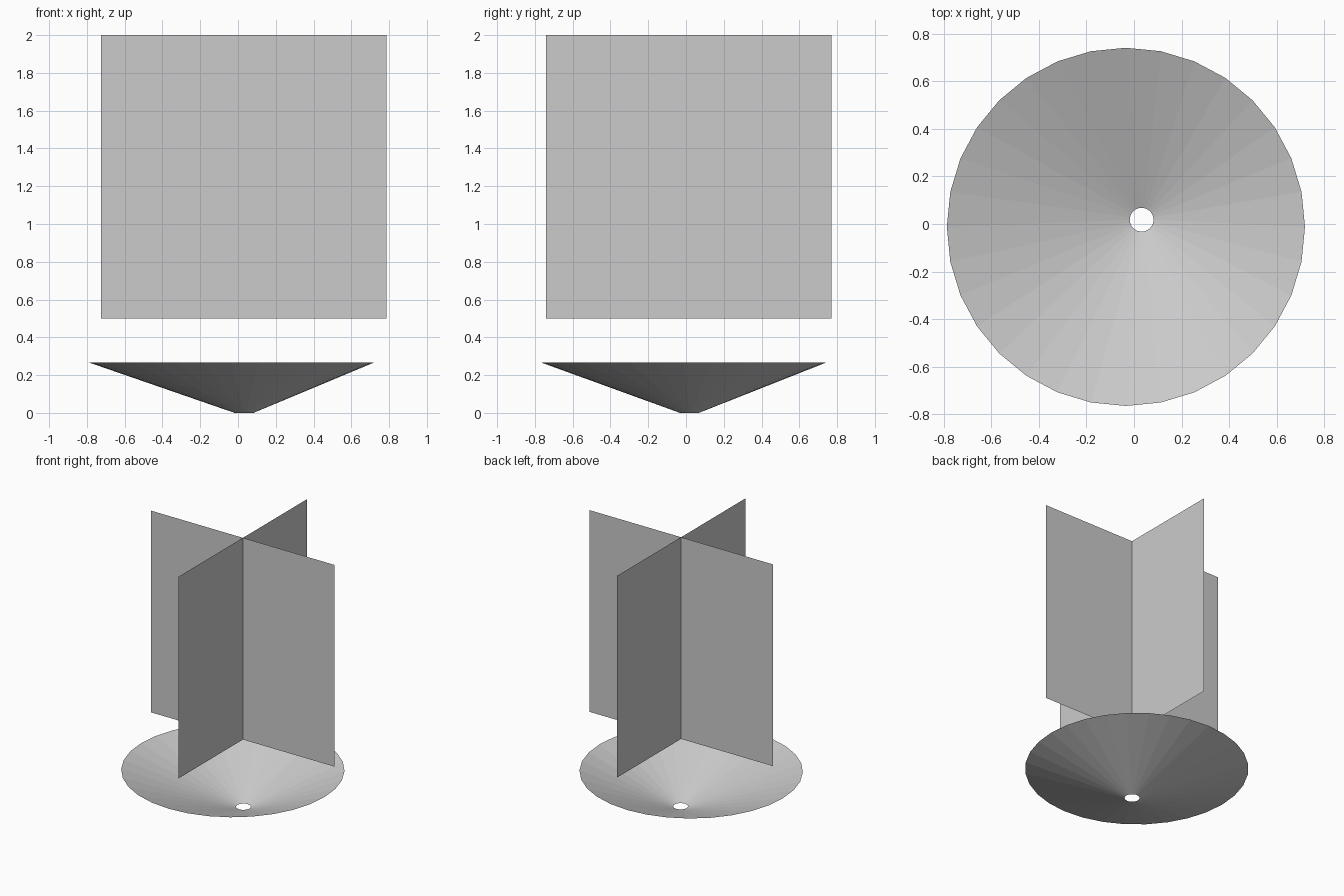
import bpy
from math import sin, cos, pi

if "Cube" in bpy.data.objects:
    bpy.data.objects.remove(bpy.data.objects["Cube"])


def add_mesh(name, verts, faces):
    me = bpy.data.meshes.new(name)
    me.from_pydata(verts, [], faces)
    me.update()
    ob = bpy.data.objects.new(name, me)
    bpy.context.collection.objects.link(ob)
    return ob


# Crossed vanes: four thin panels meeting at one vertical axis
CX, CY, HALF, Z0, Z1 = 0.03, 0.015, 0.755, 0.5, 2.0
verts, faces = [(CX, CY, Z0), (CX, CY, Z1)], []
for i in range(4):
    x, y = CX + HALF * cos(i * pi / 2), CY + HALF * sin(i * pi / 2)
    n = len(verts)
    verts += [(x, y, Z0), (x, y, Z1)]
    faces.append((0, n, n + 1, 1))
add_mesh("crossed_vanes", verts, faces)

# Open collecting funnel: slightly skewed cone, drain hole at the bottom
SIDES = 32
rings = [(0.032, 0.018, 0.05, 0.003), (-0.034, -0.012, 0.753, 0.266)]  # x, y, radius, z
rings[0] = rings[0][:3] + (0.0,)
verts = [(cx + r * cos(2 * pi * k / SIDES), cy + r * sin(2 * pi * k / SIDES), z)
         for cx, cy, r, z in rings for k in range(SIDES)]
faces = [(k, (k + 1) % SIDES, SIDES + (k + 1) % SIDES, SIDES + k) for k in range(SIDES)]
# inner side faces up
add_mesh("collecting_funnel", verts, [f[::-1] for f in faces])
